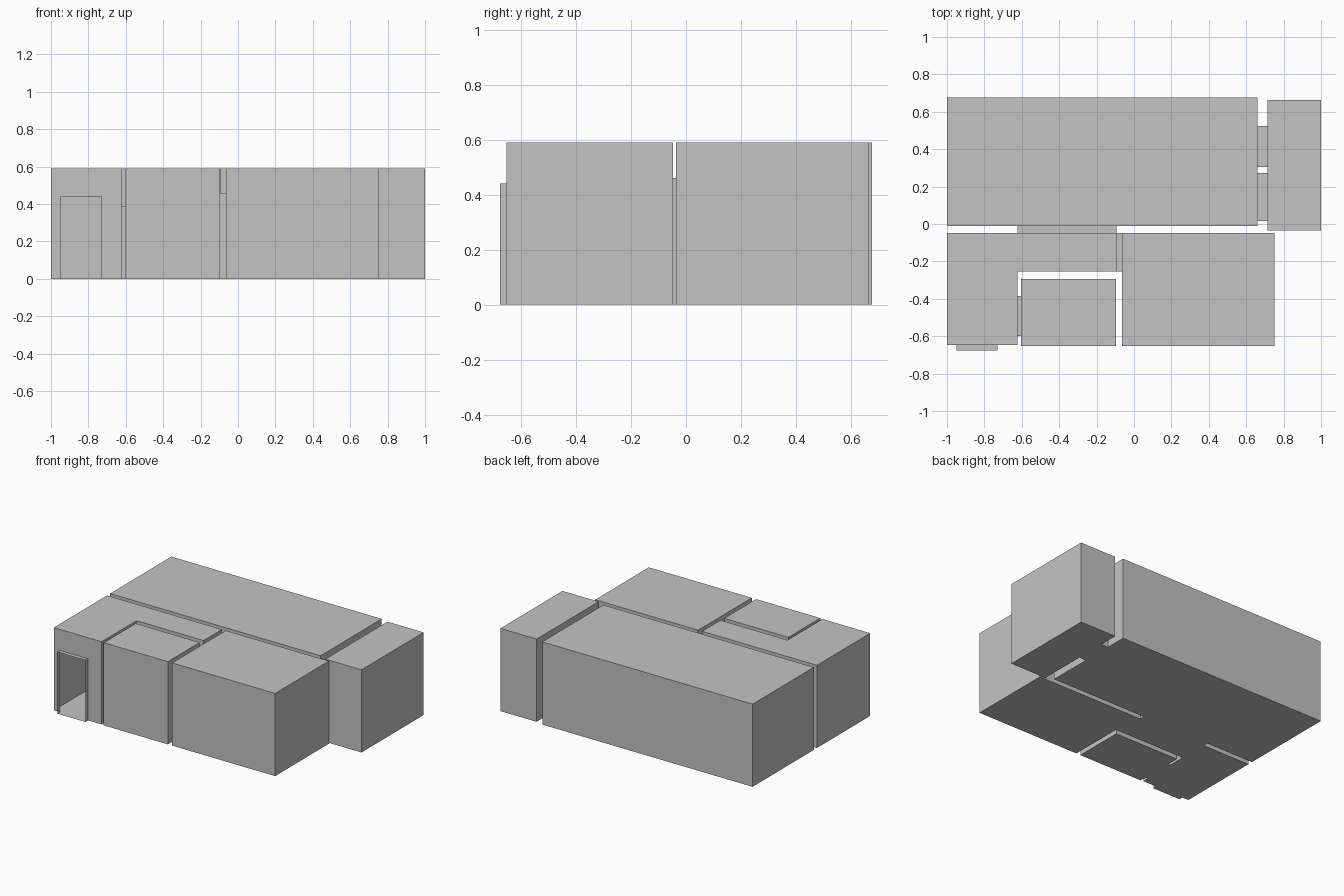
import bpy
import bmesh
from mathutils import Vector

cube = bpy.data.objects.get("Cube")
if cube:
    bpy.data.objects.remove(cube, do_unlink=True)

HEIGHT = 0.59

grey = bpy.data.materials.new("plain grey")
grey.use_nodes = True
grey.diffuse_color = (0.55, 0.55, 0.55, 1)
grey.node_tree.nodes["Principled BSDF"].inputs["Base Color"].default_value = grey.diffuse_color


def prism(outline, bottom, top):
    """Closed upright prism over a floor outline."""
    bm = bmesh.new()
    floor = bm.faces.new([bm.verts.new((x, y, bottom)) for x, y in outline])
    lid = bmesh.ops.extrude_face_region(bm, geom=[floor], use_keep_orig=True)
    moved = [v for v in lid["geom"] if isinstance(v, bmesh.types.BMVert)]
    bmesh.ops.translate(bm, verts=moved, vec=(0, 0, top - bottom))
    bmesh.ops.recalc_face_normals(bm, faces=bm.faces)
    return bm


def rectangle(x0, x1, y0, y1):
    return [(x0, y0), (x1, y0), (x1, y1), (x0, y1)]


def finish(name, bm):
    mesh = bpy.data.meshes.new(name)
    bm.to_mesh(mesh)
    bm.free()
    mesh.materials.append(grey)
    bpy.context.collection.objects.link(bpy.data.objects.new(name, mesh))


# Passages: span axis, then low and high corners
passages = {
    "entrance_door": ("y", (-0.95, -0.677, 0), (-0.73, -0.648, 0.44)),
    "small_room_door": ("x", (-0.623, -0.60, 0), (-0.603, -0.385, 0.39)),
    "hall_side_opening": ("x", (-0.093, -0.255, 0), (-0.063, -0.048, 0.46)),
    "hall_back_opening": ("y", (-0.623, -0.048, 0), (-0.093, -0.012, 0.46)),
    "side_room_door": ("x", (0.66, 0.305, 0), (0.715, 0.525, 0.44)),
    "side_room_window": ("x", (0.66, 0.017, 0.2), (0.715, 0.273, 0.44)),
}

# Rooms: floor outlines
rooms = {
    "hall": [(-1, -0.648), (-0.623, -0.648), (-0.623, -0.255),
             (-0.093, -0.255), (-0.093, -0.048), (-1, -0.048)],
    "small_room": rectangle(-0.603, -0.097, -0.652, -0.293),
    "front_room": rectangle(-0.063, 0.75, -0.652, -0.048),
    "main_room": rectangle(-1, 0.66, -0.012, 0.677),
    "side_room": rectangle(0.715, 1, -0.036, 0.663),
}


def cut_opening(bm, axis, low, high):
    """Remove the wall area where a passage end meets a room."""
    span = "xy".index(axis)
    across = 1 - span
    for end in (low[span], high[span]):
        def on_wall(face):
            return (abs(face.normal[span]) > 0.9 and
                    abs(face.calc_center_median()[span] - end) < 0.001)
        for i in (across, 2):
            normal = Vector((0, 0, 0))
            normal[i] = 1
            for corner in (low, high):
                walls = [f for f in bm.faces if on_wall(f)]
                geom = walls + list({e for f in walls for e in f.edges})
                geom += list({v for f in walls for v in f.verts})
                if geom:
                    bmesh.ops.bisect_plane(bm, geom=geom, dist=0.0001,
                                           plane_co=corner, plane_no=normal)
        hole = []
        for f in bm.faces:
            c = f.calc_center_median()
            if on_wall(f) and all(low[i] < c[i] < high[i] for i in (across, 2)):
                hole.append(f)
        bmesh.ops.delete(bm, geom=hole, context="FACES")


# Room shells with their openings
for name, outline in rooms.items():
    bm = prism(outline, 0, HEIGHT)
    for passage in passages.values():
        cut_opening(bm, *passage)
    finish(name, bm)

# Passage tubes, open at both ends
for name, (axis, low, high) in passages.items():
    bm = prism(rectangle(low[0], high[0], low[1], high[1]), low[2], high[2])
    span = "xy".index(axis)
    ends = [f for f in bm.faces if abs(f.normal[span]) > 0.9]
    bmesh.ops.delete(bm, geom=ends, context="FACES")
    finish(name, bm)
